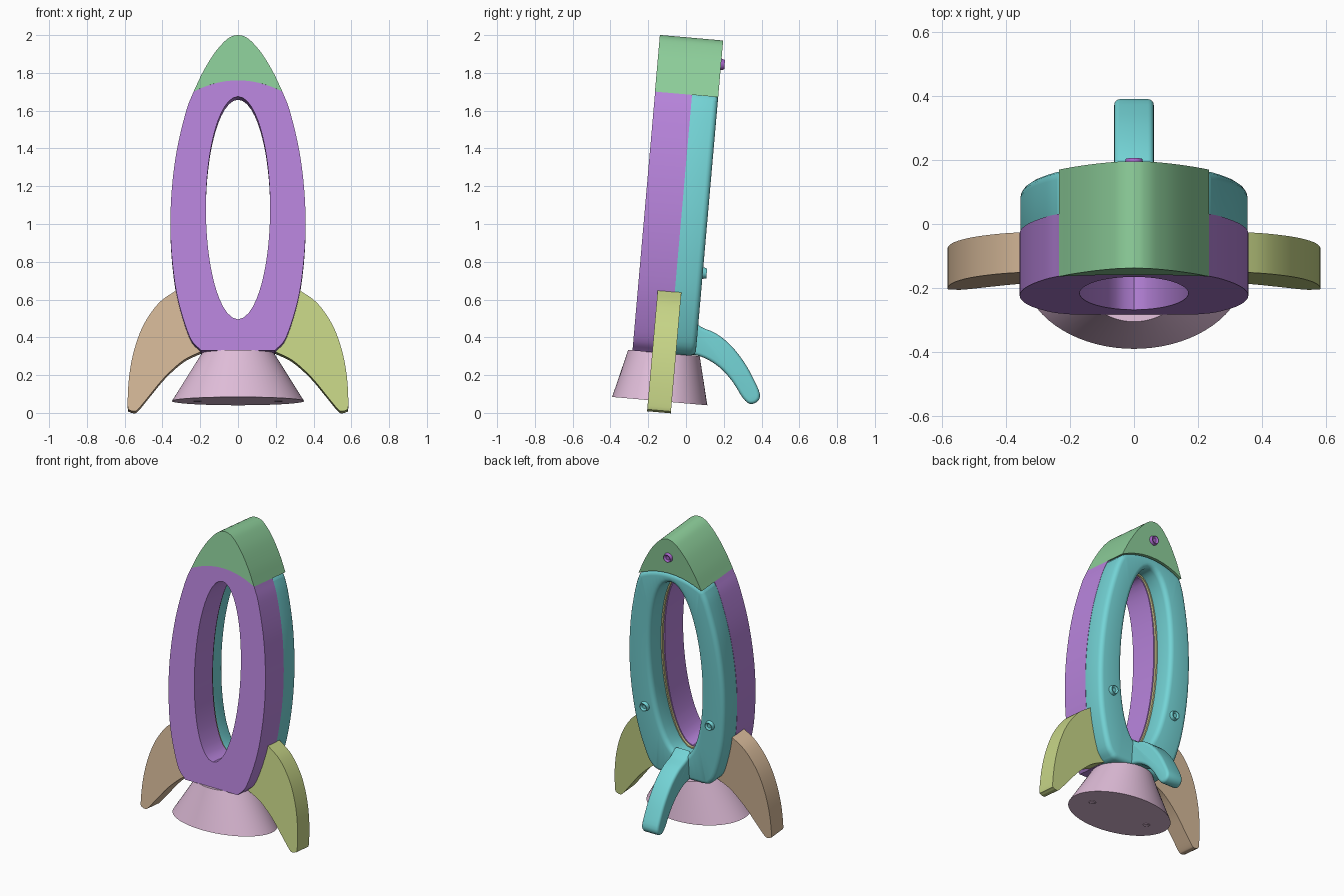
import bpy, bmesh, math
from mathutils import Matrix, Vector

cube = bpy.data.objects.get("Cube")
if cube:
    bpy.data.objects.remove(cube, do_unlink=True)

LEAN = Matrix.Rotation(math.radians(-5), 4, 'X')   # whole rocket leans back


def material(name, *rgb):
    lin = [((c / 255 + 0.055) / 1.055) ** 2.4 for c in rgb] + [1]
    m = bpy.data.materials.new(name)
    m.use_nodes = True
    m.diffuse_color = lin
    m.node_tree.nodes["Principled BSDF"].inputs["Base Color"].default_value = lin
    return m


purple = material("purple", 184, 132, 220)
green = material("green", 141, 206, 154)
teal = material("teal", 116, 212, 214)
lime = material("lime", 199, 213, 135)
tan = material("tan", 214, 185, 153)
pink = material("pink", 224, 189, 217)
straw = material("straw", 214, 206, 150)
violet = material("violet", 170, 105, 205)


def finish(bm, name, mat, matrix=LEAN, bevel=0):
    bmesh.ops.recalc_face_normals(bm, faces=bm.faces)
    if bevel:
        edges = [e for e in bm.edges if e.calc_face_angle(0) > 0.7]
        bmesh.ops.bevel(bm, geom=edges, offset=bevel, segments=4, profile=0.5,
                        affect='EDGES', clamp_overlap=False)
    bm.transform(matrix)
    me = bpy.data.meshes.new(name)
    bm.to_mesh(me)
    bm.free()
    me.materials.append(mat)
    ob = bpy.data.objects.new(name, me)
    bpy.context.collection.objects.link(ob)
    bpy.ops.object.select_all(action='DESELECT')
    ob.select_set(True)
    bpy.context.view_layer.objects.active = ob
    bpy.ops.object.shade_smooth_by_angle(angle=math.radians(32))
    return ob


def spline(pts, n=5):
    """Smooth open path through the points."""
    p = [Vector(q) for q in pts]
    p = [2 * p[0] - p[1]] + p + [2 * p[-1] - p[-2]]
    out = []
    for a, b, c, d in zip(p, p[1:], p[2:], p[3:]):
        for i in range(n):
            t = i / n
            out.append(0.5 * (2 * b + (c - a) * t + (2 * a - 5 * b + 4 * c - d) * t * t
                              + (3 * b - a - 3 * c + d) * t ** 3))
    return out + [p[-2]]


def mirrored(pts):
    return [Vector((-q.x, q.y)) for q in reversed(pts)]


def prism(name, pts, lo, hi, mat, place=lambda a, b, d: (a, d, b), **kw):
    bm = bmesh.new()
    rings = [[bm.verts.new(place(q[0], q[1], d)) for q in pts] for d in (lo, hi)]
    for r in rings:
        bm.faces.new(r)
    for i in range(len(pts)):
        j = (i + 1) % len(pts)
        bm.faces.new((rings[0][i], rings[0][j], rings[1][j], rings[1][i]))
    return finish(bm, name, mat, **kw)


HOLE_Z = 1.062


def frame(name, pts, rx, rz, lo, hi, mat, **kw):
    """Slab with an oval opening."""
    inner = []
    for q in pts:
        a = math.atan2((q[1] - HOLE_Z) / rz, q[0] / rx)
        inner.append((rx * math.cos(a), HOLE_Z + rz * math.sin(a)))
    bm = bmesh.new()
    loops = [[bm.verts.new((q[0], d, q[1])) for q in src]
             for src, d in ((pts, lo), (pts, hi), (inner, hi), (inner, lo))]
    n = len(pts)
    for k in range(4):
        a, b = loops[k], loops[(k + 1) % 4]
        for i in range(n):
            j = (i + 1) % n
            bm.faces.new((a[i], a[j], b[j], b[i]))
    return finish(bm, name, mat, **kw)


def oval(rx, rz, n=96):
    return [(rx * math.cos(math.tau * i / n), HOLE_Z + rz * math.sin(math.tau * i / n))
            for i in range(n)]


# Body outline: right side going up, arched top, left side, flat bottom
SHOULDER = 0.235
side = spline([(.195, .304), (.255, .375), (.318, .575), (.348, .776), (.358, .977),
               (.349, 1.178), (.322, 1.379), (.274, 1.579), (SHOULDER, 1.68)])
arch = [Vector((SHOULDER * (1 - i / 8), 1.74 - .06 * (1 - i / 8) ** 2)) for i in range(17)]
base = [Vector((-.195 + .39 * i / 10, .304)) for i in range(1, 10)]
body = side + arch[1:-1] + mirrored(side) + base

frame("front_frame", body, .17, .592, -.311, -.115, purple)
back = [(q.x * .995, q.y) for q in body]
frame("back_frame", back, .188, .608, -.145, .024, teal, bevel=.03)
frame("inner_ring", oval(.21, .63), .178, .599, -.125, -.1, straw)

# Nose cap
tip = spline([(SHOULDER, 1.68), (.188, 1.78), (.128, 1.88), (.07, 1.948),
              (.032, 1.974), (0, 1.981)])
prism("nose_cap", tip + mirrored(tip)[1:] + arch[::-1][1:-1], -.312, .024, green)

# Side fins
fin = (spline([(.325, .635), (.42, .565), (.5, .45), (.55, .315), (.577, .17), (.584, .02),
               (.572, -.003), (.55, -.009), (.528, .002), (.46, .085), (.385, .175),
               (.29, .26), (.195, .308)])
       + [Vector((.24, .45))])
prism("left_fin", fin, -.206, -.08, lime)
prism("right_fin", mirrored(fin), -.206, -.08, tan)

# Engine nozzle, oval at the bottom and round at the top
bm = bmesh.new()
rings = [[bm.verts.new((rx * math.cos(math.tau * i / 72),
                        -.144 + ry * math.sin(math.tau * i / 72), z)) for i in range(72)]
         for rx, ry, z in ((.35, .253, .05), (.19, .19, .306))]
for r in rings:
    bm.faces.new(r)
for i in range(72):
    j = (i + 1) % 72
    bm.faces.new((rings[0][i], rings[0][j], rings[1][j], rings[1][i]))
finish(bm, "engine_nozzle", pink)

# Rear support leg
leg = spline([(.03, .5), (.08, .455), (.16, .42), (.24, .355), (.31, .265), (.36, .175),
              (.391, .1), (.378, .06), (.338, .048), (.3, .08), (.25, .16), (.19, .23),
              (.12, .28), (.055, .305), (0, .31)], 3)
prism("rear_leg", leg, -.062, .062, teal, place=lambda a, b, d: (d, a, b),
      matrix=Matrix.Identity(4), bevel=.018)


# Buttons with a dished centre
def button(name, loc, mat, axis, r=.034, h=.03):
    bm = bmesh.new()
    bmesh.ops.create_cone(bm, cap_ends=True, segments=24, radius1=r, radius2=r * .75, depth=h)
    top = max(bm.faces, key=lambda f: f.calc_center_median().z)
    bmesh.ops.inset_region(bm, faces=[top], thickness=r * .35, depth=-h * .3)
    turn = Vector(axis).to_track_quat('Z', 'Y').to_matrix().to_4x4()
    finish(bm, name, mat, matrix=LEAN @ Matrix.Translation(loc) @ turn)


button("nose_button", (0, .028, 1.854), violet, (0, 1, 0))
for label, s in (("left", 1), ("right", -1)):
    button(label + "_frame_button", (s * .243, .03, .745), teal, (0, 1, 0))
    button(label + "_nozzle_plug", (s * .215, -.144, .05), pink, (0, 0, -1), .025, .008)
